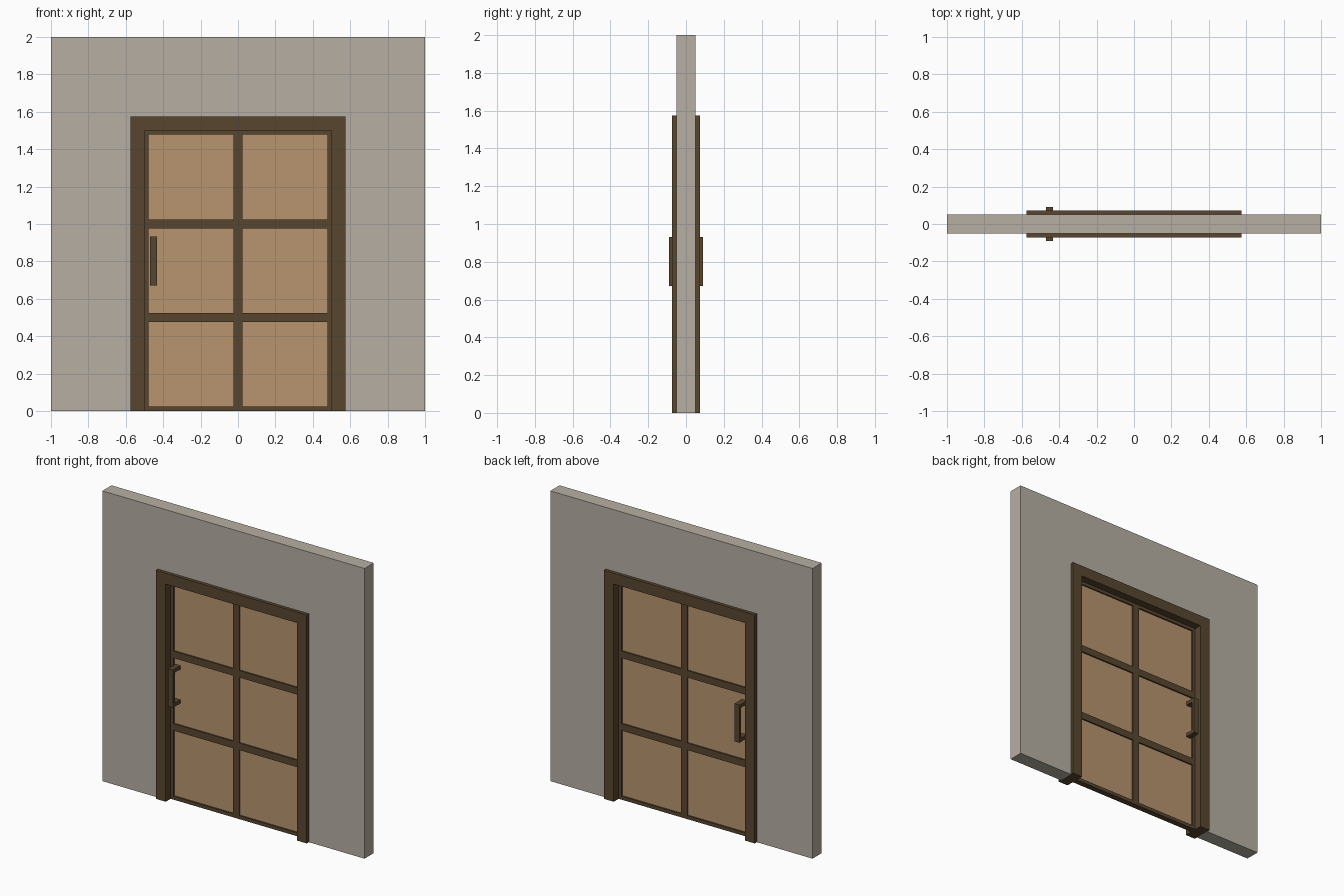
import bpy, bmesh

if "Cube" in bpy.data.objects:
    bpy.data.objects.remove(bpy.data.objects["Cube"])


def material(name, color):
    m = bpy.data.materials.new(name)
    m.diffuse_color = (*color, 1)
    m.use_nodes = True
    m.node_tree.nodes["Principled BSDF"].inputs["Base Color"].default_value = m.diffuse_color
    return m


PLASTER = material("plaster", (0.47, 0.43, 0.37))
WOOD = material("dark_wood", (0.098, 0.061, 0.03))
PANEL = material("tan_panel", (0.48, 0.30, 0.16))


def finish(bm, name, mat):
    bmesh.ops.recalc_face_normals(bm, faces=bm.faces)
    mesh = bpy.data.meshes.new(name)
    bm.to_mesh(mesh)
    bm.free()
    mesh.materials.append(mat)
    ob = bpy.data.objects.new(name, mesh)
    bpy.context.collection.objects.link(ob)
    return ob


def extrude_profile(name, pts, lo, hi, mat, along="y"):
    """Extrude an (a, z) outline along y, or a (y, z) outline along x."""
    bm = bmesh.new()
    place = (lambda a, z: (a, lo, z)) if along == "y" else (lambda a, z: (lo, a, z))
    face = bm.faces.new([bm.verts.new(place(a, z)) for a, z in pts])
    new = bmesh.ops.extrude_face_region(bm, geom=[face])["geom"]
    step = (0, hi - lo, 0) if along == "y" else (hi - lo, 0, 0)
    # keep the starting cap so the solid is closed
    if not face.is_valid or len(bm.faces) < len(pts) + 2:
        bm.faces.new([v for v in bm.verts if v not in new][:len(pts)])
    bmesh.ops.translate(bm, vec=step, verts=[v for v in new if isinstance(v, bmesh.types.BMVert)])
    return finish(bm, name, mat)


def portal(name, w, h, iw, ih, depth, mat):
    """Upside-down U standing on the floor."""
    pts = [(-w, 0), (-w, h), (w, h), (w, 0), (iw, 0), (iw, ih), (-iw, ih), (-iw, 0)]
    return extrude_profile(name, pts, -depth, depth, mat)


def box(name, x0, x1, y0, y1, z0, z1, mat):
    return extrude_profile(name, [(x0, z0), (x0, z1), (x1, z1), (x1, z0)], y0, y1, mat)


# Wall and the door frame that lines its opening
portal("wall", 1, 2, 0.575, 1.575, 0.05, PLASTER)
portal("door_frame", 0.575, 1.575, 0.5, 1.5, 0.073, WOOD)

# Door leaf: panel, border and glazing bars
D = 0.02
box("door_panel", -0.49, 0.49, -0.01, 0.01, 0.01, 1.49, PANEL)
for side, x in (("left", -0.5), ("right", 0.478)):
    box(f"door_stile_{side}", x, x + 0.022, -D, D, 0, 1.5, WOOD)
box("door_mullion", -0.024, 0.024, -D, D, 0.024, 1.478, WOOD)
for name, z0, z1 in (("bottom", 0, 0.024), ("lower", 0.476, 0.524),
                     ("upper", 0.976, 1.024), ("top", 1.478, 1.5)):
    box(f"door_rail_{name}", -0.478, 0.478, -D, D, z0, z1, WOOD)

# Pull handles on both faces
for side, s in (("front", -1), ("back", 1)):
    outline = [(0.01, 0.672), (0.09, 0.672), (0.09, 0.932), (0.01, 0.932),
               (0.01, 0.907), (0.07, 0.907), (0.07, 0.697), (0.01, 0.697)]
    extrude_profile(f"handle_{side}", [(s * y, z) for y, z in outline],
                    -0.47, -0.433, WOOD, along="x")
